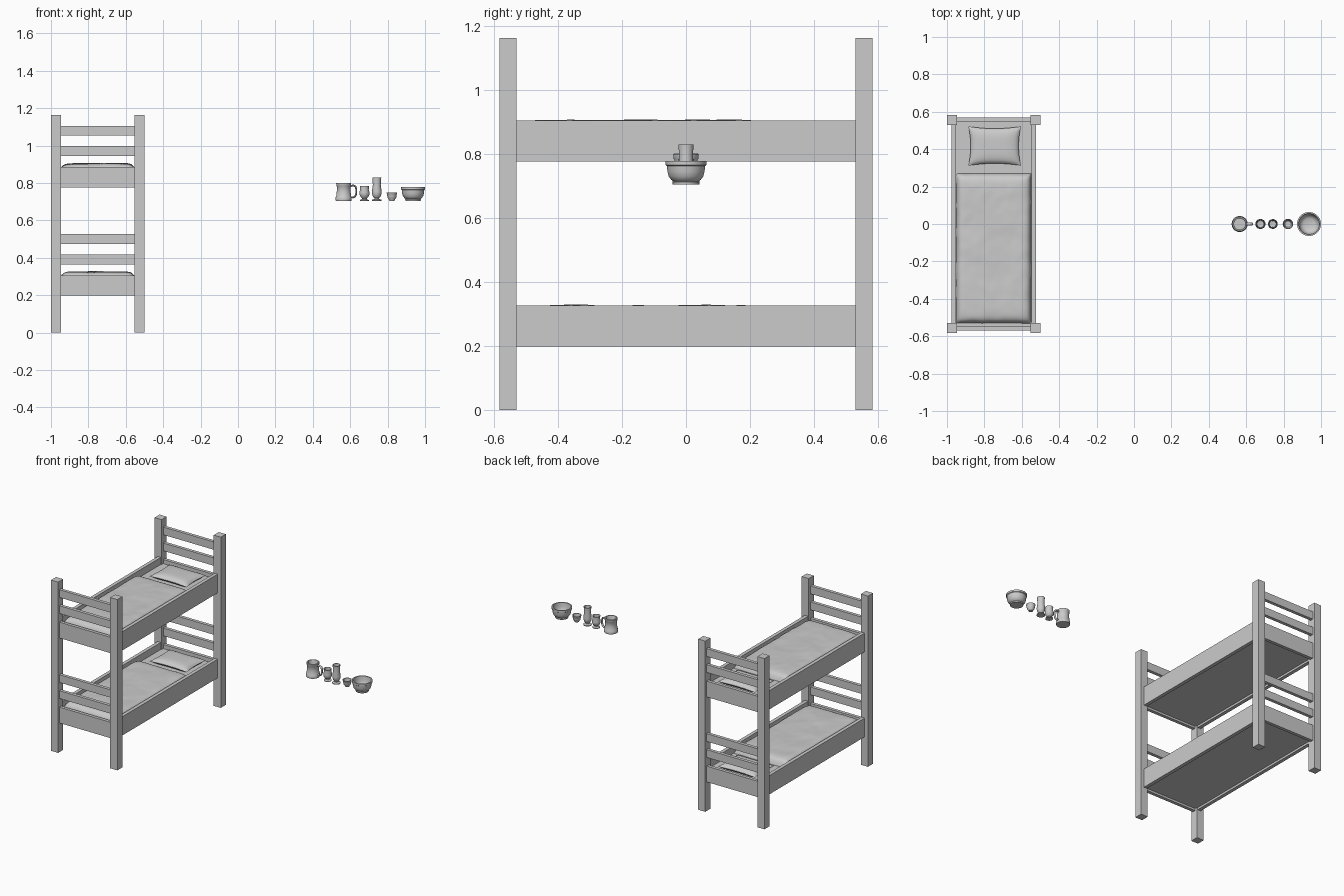
import bpy, bmesh, math
from mathutils import Vector, noise

if "Cube" in bpy.data.objects:
    bpy.data.objects.remove(bpy.data.objects["Cube"])


def finish(bm, name, smooth=False, angle=40):
    bmesh.ops.recalc_face_normals(bm, faces=bm.faces)
    me = bpy.data.meshes.new(name)
    bm.to_mesh(me)
    bm.free()
    ob = bpy.data.objects.new(name, me)
    bpy.context.collection.objects.link(ob)
    if smooth:
        bpy.ops.object.select_all(action='DESELECT')
        ob.select_set(True)
        bpy.context.view_layer.objects.active = ob
        bpy.ops.object.shade_smooth_by_angle(angle=math.radians(angle))
    return ob


def box(name, x0, x1, y0, y1, z0, z1):
    bm = bmesh.new()
    bmesh.ops.create_cube(bm, size=1)
    for v in bm.verts:
        v.co = Vector(((x0 + x1) / 2 + v.co.x * (x1 - x0),
                       (y0 + y1) / 2 + v.co.y * (y1 - y0),
                       (z0 + z1) / 2 + v.co.z * (z1 - z0)))
    return finish(bm, name)


def lathe(name, cx, profile, seg=32):
    """Spin an (r, z) profile about a vertical axis at x = cx."""
    bm = bmesh.new()
    vs = [bm.verts.new((r, 0, z)) for r, z in profile]
    es = [bm.edges.new(p) for p in zip(vs, vs[1:])]
    bmesh.ops.spin(bm, geom=vs + es, cent=(0, 0, 0), axis=(0, 0, 1),
                   angle=2 * math.pi, steps=seg)
    bmesh.ops.remove_doubles(bm, verts=bm.verts, dist=1e-5)
    bmesh.ops.translate(bm, verts=bm.verts, vec=(cx, 0, 0.705))
    return finish(bm, name, True, 45)


def grid(bm, nx, ny, f):
    rows = [[bm.verts.new(f(-1 + 2 * i / nx, -1 + 2 * j / ny)) for i in range(nx + 1)]
            for j in range(ny + 1)]
    for a, b in zip(rows, rows[1:]):
        for i in range(nx):
            bm.faces.new((a[i], a[i + 1], b[i + 1], b[i]))


CX = -0.75

# Corner posts
for sx, x in (("left", -0.9735), ("right", -0.5275)):
    for sy, y in (("front", -0.557), ("back", 0.557)):
        box(f"{sy}_{sx}_post", x - 0.0265, x + 0.0265, y - 0.027, y + 0.027, 0, 1.163)


def blanket(name, z):
    def f(u, v):
        x, y = CX + u * 0.2, -0.13 + v * 0.4
        edge = (max(0, 1 - abs(u) ** 12) * max(0, 1 - abs(v) ** 18)) ** 0.5
        n = noise.noise(Vector((x * 9, y * 7, z * 3)))
        n2 = noise.noise(Vector((x * 22, y * 18, z * 5)))
        out = 0.003 * noise.noise(Vector((x * 14, y * 14, 7)))
        return (x + out * u, y + out * v, z + edge * (0.048 + 0.004 * n + 0.0015 * n2))
    bm = bmesh.new()
    grid(bm, 48, 80, f)
    finish(bm, name, True, 70)


def pillow(name, z):
    bm = bmesh.new()
    for s in (1, -1):
        def f(u, v):
            h = ((1 - u ** 4) * (1 - v ** 4)) ** 0.6
            return (CX + 0.005 + 0.141 * u * (1 - 0.09 * (1 - v * v)),
                    0.417 + 0.105 * v * (1 - 0.11 * (1 - u * u)),
                    z + 0.022 + s * h * 0.024)
        grid(bm, 28, 22, f)
    bmesh.ops.remove_doubles(bm, verts=bm.verts, dist=1e-5)
    finish(bm, name, True, 70)


# The two bunks
for name, z in (("lower", 0.198), ("upper", 0.777)):
    box(f"{name}_left_side_rail", -0.976, -0.952, -0.532, 0.532, z, z + 0.128)
    box(f"{name}_right_side_rail", -0.548, -0.524, -0.532, 0.532, z, z + 0.128)
    for end, s in (("foot", -1), ("head", 1)):
        ya, yb = sorted((s * 0.548, s * 0.57))
        box(f"{name}_{end}_board", -0.948, -0.553, ya, yb, z, z + 0.108)
        for i, dz in enumerate((0.167, 0.276)):
            box(f"{name}_{end}_slat_{i + 1}", -0.948, -0.553, ya, yb, z + dz, z + dz + 0.053)
    box(f"{name}_mattress", -0.953, -0.547, -0.549, 0.549, z + 0.014, z + 0.08)
    blanket(f"{name}_blanket", z + 0.08)
    pillow(f"{name}_pillow", z + 0.078)

# Mug with drink inside, and its handle
MUG = 0.565
lathe("mug", MUG, [(0, 0), (0.042, 0), (0.043, 0.004), (0.043, 0.018), (0.040, 0.023),
                   (0.037, 0.05), (0.036, 0.076), (0.039, 0.08), (0.040, 0.094),
                   (0.038, 0.096), (0.032, 0.096), (0.030, 0.092), (0.030, 0.012), (0, 0.012)])
bm = bmesh.new()
path = [(0.034, 0.079), (0.052, 0.082), (0.063, 0.077), (0.067, 0.064),
        (0.067, 0.038), (0.062, 0.024), (0.051, 0.018), (0.034, 0.02)]
rings = []
for i, (px, pz) in enumerate(path):
    a, b = path[max(i - 1, 0)], path[min(i + 1, len(path) - 1)]
    t = Vector((b[0] - a[0], 0, b[1] - a[1])).normalized()
    nrm = Vector((-t.z, 0, t.x))
    c = Vector((MUG + px, 0, 0.705 + pz))
    rings.append([bm.verts.new(c + nrm * 0.005 * math.cos(k * math.pi / 4)
                               + Vector((0, 0.008 * math.sin(k * math.pi / 4), 0)))
                  for k in range(8)])
for a, b in zip(rings, rings[1:]):
    for k in range(8):
        bm.faces.new((a[k], a[(k + 1) % 8], b[(k + 1) % 8], b[k]))
finish(bm, "mug_handle", True, 50)

# Short goblet and tall glass, both footed
lathe("goblet", 0.676, [(0, 0), (0.024, 0), (0.024, 0.004), (0.013, 0.009), (0.012, 0.013),
                        (0.020, 0.02), (0.026, 0.032), (0.027, 0.044), (0.023, 0.062),
                        (0.025, 0.08), (0.022, 0.08), (0.020, 0.062), (0.023, 0.044),
                        (0.018, 0.025), (0, 0.02)])
lathe("tall_glass", 0.742, [(0, 0), (0.026, 0), (0.026, 0.005), (0.013, 0.01), (0.012, 0.014),
                            (0.020, 0.022), (0.025, 0.036), (0.026, 0.05), (0.021, 0.085),
                            (0.024, 0.124), (0.021, 0.124), (0.018, 0.085), (0.022, 0.05),
                            (0.017, 0.027), (0, 0.022)])

# Small cup and large bowl
lathe("small_cup", 0.823, [(0, 0), (0.014, 0), (0.015, 0.005), (0.022, 0.014), (0.025, 0.026),
                           (0.026, 0.037), (0.028, 0.039), (0.028, 0.045), (0.024, 0.045),
                           (0.022, 0.027), (0.017, 0.013), (0, 0.008)])
lathe("bowl", 0.936, [(0, 0), (0.041, 0), (0.042, 0.007), (0.038, 0.009), (0.046, 0.014),
                      (0.054, 0.025), (0.058, 0.04), (0.060, 0.058), (0.064, 0.061),
                      (0.064, 0.073), (0.056, 0.073), (0.054, 0.058), (0.051, 0.038),
                      (0.043, 0.02), (0.03, 0.013), (0, 0.011)], 40)
